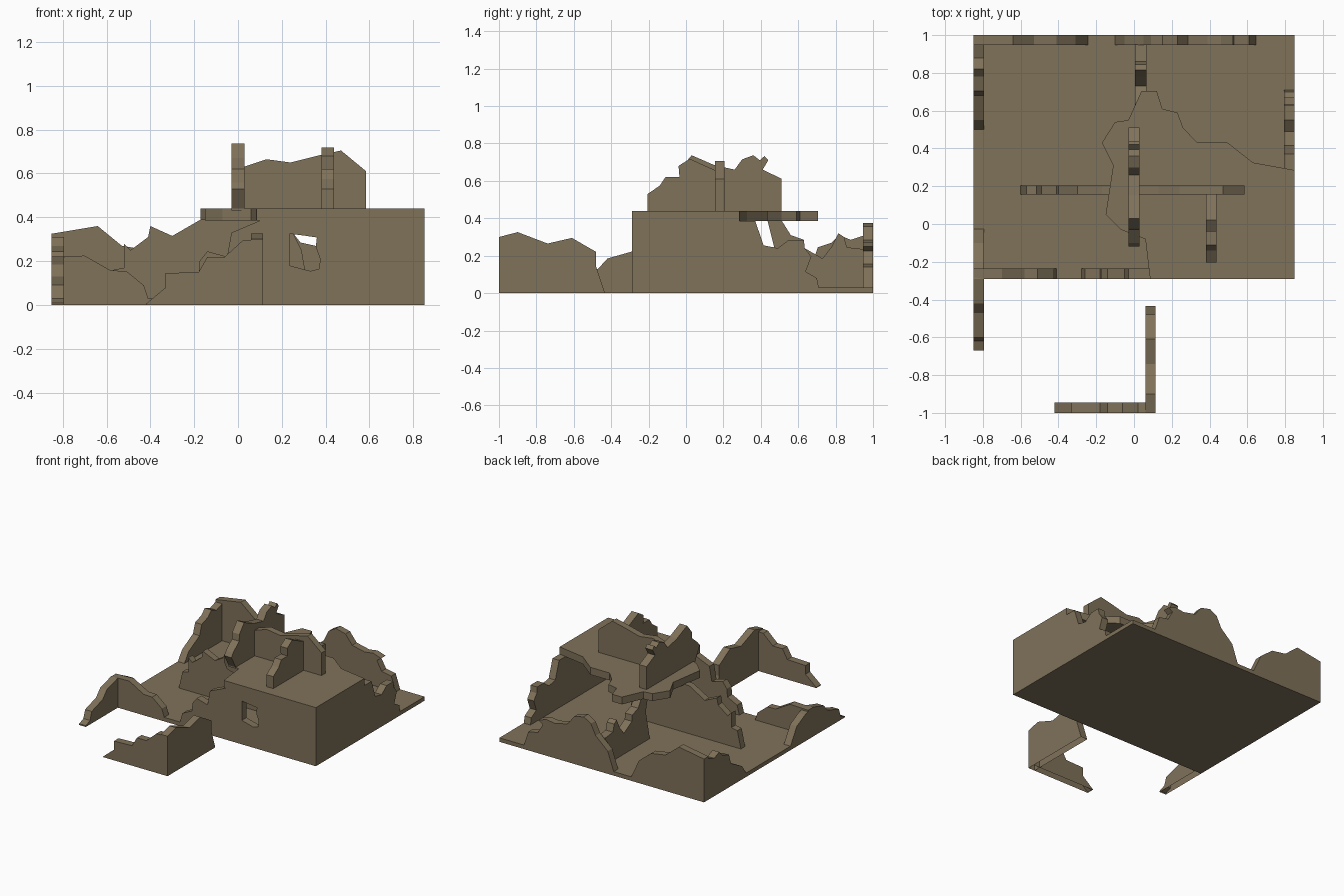
import bpy, bmesh
from mathutils import Vector

mat = bpy.data.materials.new("weathered brown")
mat.diffuse_color = (0.215, 0.168, 0.102, 1)


def prism(name, axis, lo, hi, pts, open_bottom=False):
    """Extrude a 2D outline along an axis: x -> (y,z), y -> (x,z), z -> (x,y)."""
    def place(p, d):
        if axis == 'x':
            return Vector((d, p[0], p[1]))
        if axis == 'y':
            return Vector((p[0], d, p[1]))
        return Vector((p[0], p[1], d))
    bm = bmesh.new()
    face = bm.faces.new([bm.verts.new(place(p, lo)) for p in pts])
    ext = bmesh.ops.extrude_face_region(bm, geom=[face], use_keep_orig=True)
    vs = [g for g in ext['geom'] if isinstance(g, bmesh.types.BMVert)]
    bmesh.ops.translate(bm, verts=vs, vec=place((0, 0), hi - lo))
    bmesh.ops.recalc_face_normals(bm, faces=bm.faces)
    if open_bottom:
        low = [f for f in bm.faces if all(v.co.z < 1e-4 for v in f.verts)]
        bmesh.ops.delete(bm, geom=low, context='FACES')
    bmesh.ops.triangulate(bm, faces=[f for f in bm.faces if len(f.verts) > 4])
    me = bpy.data.meshes.new(name)
    bm.to_mesh(me)
    bm.free()
    me.materials.append(mat)
    ob = bpy.data.objects.new(name, me)
    bpy.context.collection.objects.link(ob)
    return ob


def wall(name, axis, lo, hi, top, base=0.0, open_bottom=False):
    """Broken wall: jagged top edge closed down to a flat base."""
    pts = [(top[0][0], base)] + top + [(top[-1][0], base)]
    return prism(name, axis, lo, hi, pts, open_bottom)


# ground slab and broken upper floor
prism("ground_slab", 'z', 0, 0.03, [(-.85, -.29), (.85, -.29), (.85, 1), (-.85, 1)])
prism("upper_floor", 'z', .385, .44, [
    (.85, -.29), (.85, .285), (.63, .325), (.49, .435), (.33, .435), (.26, .51),
    (.23, .59), (.15, .61), (.12, .705), (.04, .705), (-.03, .55), (-.1, .54),
    (-.17, .43), (-.11, .31), (-.15, .05), (-.07, -.03), (.06, -.08), (.085, -.29)])

# front wall, with a broken window
wall("front_wall_left", 'y', -.29, -.235, [
    (-.85, .22), (-.70, .225), (-.58, .157), (-.51, .155), (-.43, .09), (-.41, .03)])
front = wall("front_wall", 'y', -.29, -.235, [
    (-.28, .025), (-.26, .1), (-.18, .14), (-.175, .2), (-.14, .245), (-.05, .22),
    (-.03, .33), (.1, .385), (.085, .44), (.85, .44)])
cutter = prism("window_cutter", 'y', -.4, -.15, [
    (.235, .325), (.30, .317), (.36, .308), (.355, .265), (.375, .21), (.37, .165),
    (.33, .155), (.235, .18)])
cutter.hide_render = True
cutter.hide_viewport = True
mod = front.modifiers.new("window", 'BOOLEAN')
mod.object = cutter
mod.operation = 'DIFFERENCE'
mod.solver = 'EXACT'

# side walls
wall("right_wall", 'x', .795, .85, [
    (-.29, .44), (.28, .44), (.282, .386), (.37, .386), (.415, .255), (.49, .24), (.55, .285),
    (.63, .285), (.635, .24), (.67, .195), (.64, .115), (.70, .08), (.71, .03)])
wall("left_wall_front", 'x', -.85, -.795, [
    (-.67, .01), (-.62, .03), (-.60, .09), (-.47, .13), (-.42, .185), (-.29, .222),
    (-.2, .2), (-.1, .15), (-.02, .02)], open_bottom=True)
wall("left_wall_rear", 'x', -.85, -.795, [
    (.50, .03), (.55, .1), (.68, .17), (.705, .245), (.78, .27), (.82, .31),
    (.88, .285), (1, .325)])

# rear wall in two pieces
wall("rear_wall_left", 'y', .947, 1, [
    (-.85, .325), (-.64, .36), (-.53, .27), (-.41, .25), (-.31, .17), (-.24, .02)])
wall("rear_wall_right", 'y', .947, 1, [
    (-.1, .03), (-.05, .17), (.05, .26), (.09, .34), (.15, .375), (.23, .355),
    (.285, .285), (.39, .262), (.46, .272), (.525, .25), (.49, .225), (.53, .155),
    (.61, .14), (.65, .02)])

# ground floor partitions
wall("cross_partition", 'y', .155, .205, [
    (-.6, .03), (-.57, .16), (-.52, .17), (-.52, .28), (-.49, .25), (-.41, .31),
    (-.40, .36), (-.30, .315), (-.17, .39), (.22, .39), (.29, .25), (.33, .02)])
wall("long_partition", 'x', .005, .065, [
    (.42, .02), (.47, .25), (.435, .39), (.51, .39), (.56, .31), (.63, .285),
    (.635, .24), (.73, .185), (.78, .25), (.815, .32), (.845, .3), (.86, .245), (.95, .235)])

# upper floor partitions
wall("upper_cross_wall", 'y', .155, .205, [
    (.02, .628), (.13, .665), (.24, .65), (.38, .685), (.47, .705), (.585, .61)], .43)
wall("upper_long_wall", 'x', -.03, .03, [
    (-.07, .44), (-.12, .53), (-.1, .56), (-.03, .62), (-.025, .67), (.03, .737),
    (.15, .685), (.26, .66), (.30, .715), (.36, .737), (.395, .71), (.42, .733),
    (.44, .71), (.41, .66), (.51, .612)], .43)
wall("upper_short_wall", 'x', .38, .437, [
    (-.205, .53), (-.14, .575), (-.11, .62), (-.035, .62), (-.04, .68), (.02, .718),
    (.16, .655)], .43)

# detached outer corner at the front
wall("outer_wall_front", 'y', -1, -.945, [
    (-.42, .005), (-.39, .03), (-.33, .08), (-.33, .145), (-.18, .15), (-.14, .22),
    (-.06, .22), (.02, .293), (.115, .3)], open_bottom=True)
wall("outer_wall_side", 'x', .06, .115, [
    (-1, .3), (-.9, .326), (-.74, .265), (-.61, .295), (-.48, .22), (-.48, .14),
    (-.435, .005)], open_bottom=True)
